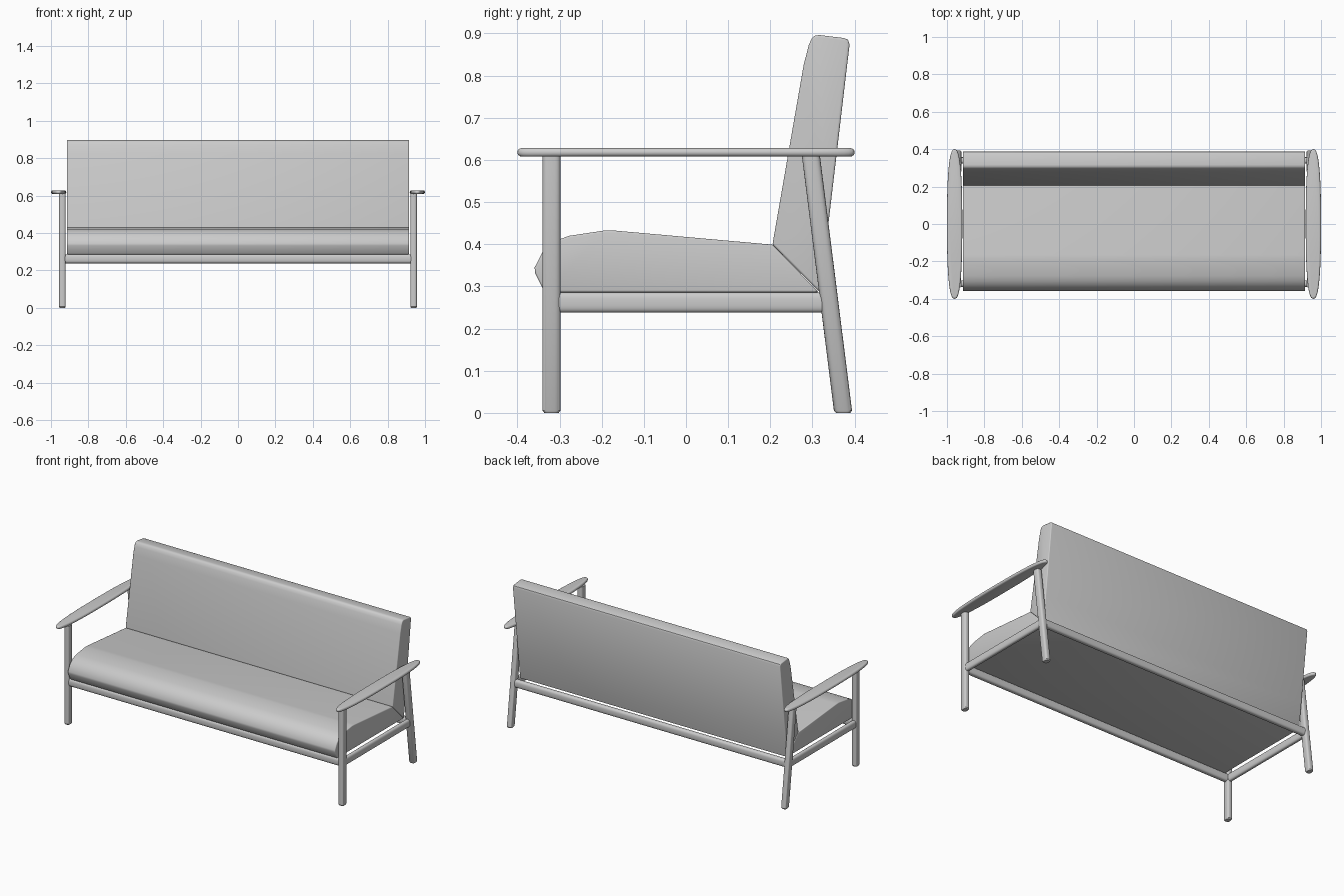
import bpy, bmesh, math

if "Cube" in bpy.data.objects:
    bpy.data.objects.remove(bpy.data.objects["Cube"])


def finish(bm, name, bevel=0.0, segs=3):
    bmesh.ops.recalc_face_normals(bm, faces=bm.faces)
    me = bpy.data.meshes.new(name)
    bm.to_mesh(me)
    bm.free()
    ob = bpy.data.objects.new(name, me)
    bpy.context.collection.objects.link(ob)
    bpy.context.view_layer.objects.active = ob
    ob.select_set(True)
    if bevel:
        m = ob.modifiers.new("Bevel", "BEVEL")
        m.width = bevel
        m.segments = segs
        m.limit_method = 'ANGLE'
        m.angle_limit = math.radians(50)
        bpy.ops.object.modifier_apply(modifier=m.name)
    bpy.ops.object.shade_smooth_by_angle(angle=math.radians(35))
    ob.select_set(False)
    return ob


def loft(name, rings, bevel=0.0, segs=3):
    """Join equal-length rings of points into a closed solid."""
    bm = bmesh.new()
    rows = [[bm.verts.new(p) for p in r] for r in rings]
    n = len(rows[0])
    for a, b in zip(rows, rows[1:]):
        for i in range(n):
            j = (i + 1) % n
            bm.faces.new((a[i], a[j], b[j], b[i]))
    bm.faces.new(rows[0])
    bm.faces.new(rows[-1])
    return finish(bm, name, bevel, segs)


def oval(a, b, power, count=32):
    """Superellipse outline."""
    pts = []
    for i in range(count):
        t = 2 * math.pi * i / count
        c, s = math.cos(t), math.sin(t)
        pts.append((a * math.copysign(abs(c) ** (2 / power), c),
                    b * math.copysign(abs(s) ** (2 / power), s)))
    return pts


def cushion(name, profile, half):
    return loft(name, [[(x, y, z) for y, z in profile] for x in (-half, half)], 0.005)


# Cushions: side profiles swept across the width
cushion("seat_cushion", [
    (0.315, 0.286), (-0.335, 0.286), (-0.345, 0.305), (-0.358, 0.332), (-0.359, 0.345),
    (-0.341, 0.38), (-0.325, 0.397), (-0.305, 0.41), (-0.277, 0.42),
    (-0.19, 0.433), (-0.165, 0.432), (0.205, 0.399)], 0.915)
cushion("back_cushion", [
    (0.318, 0.286), (0.205, 0.399), (0.279, 0.825), (0.291, 0.872), (0.298, 0.888),
    (0.306, 0.895), (0.317, 0.896), (0.375, 0.889), (0.384, 0.885),
    (0.388, 0.874), (0.338, 0.45)], 0.915)

# Legs, arms and side rails on both sides
for side, tag in ((-1, "left"), (1, "right")):
    cx = 0.939 * side
    leg = oval(0.018, 0.0215, 3.2)
    for name, y0, y1 in (("front_leg", -0.319, -0.319), ("back_leg", 0.373, 0.296)):
        levels = ((0, 0.8), (0.006, 1), (0.612, 1))
        loft(f"{name}_{tag}",
             [[(cx + u * k, y0 + (y1 - y0) * z / 0.612 + v * k, z) for u, v in leg]
              for z, k in levels])

    # Armrest: flat oval plank with a rounded rim
    rim = [(0.010 * math.sin(t), 0.010 * (1 - math.cos(t)))
           for t in [math.pi * (i / 8 - 0.5) for i in range(9)]]
    loft(f"armrest_{tag}",
         [[(0.959 * side + u, v, 0.618 + dz)
           for u, v in oval(0.041 - inset, 0.4 - inset, 2.6, 64)] for dz, inset in rim])

    loft(f"side_rail_{tag}",
         [[(cx + u, y, 0.262 + v) for u, v in oval(0.014, 0.024, 2.8)] for y in (-0.32, 0.34)])

# Long rails between the legs
for name, y in (("front_rail", -0.319), ("back_rail", 0.340)):
    loft(name, [[(x, y + u, 0.262 + v) for u, v in oval(0.017, 0.024, 2.8)]
                for x in (-0.939, 0.939)])
